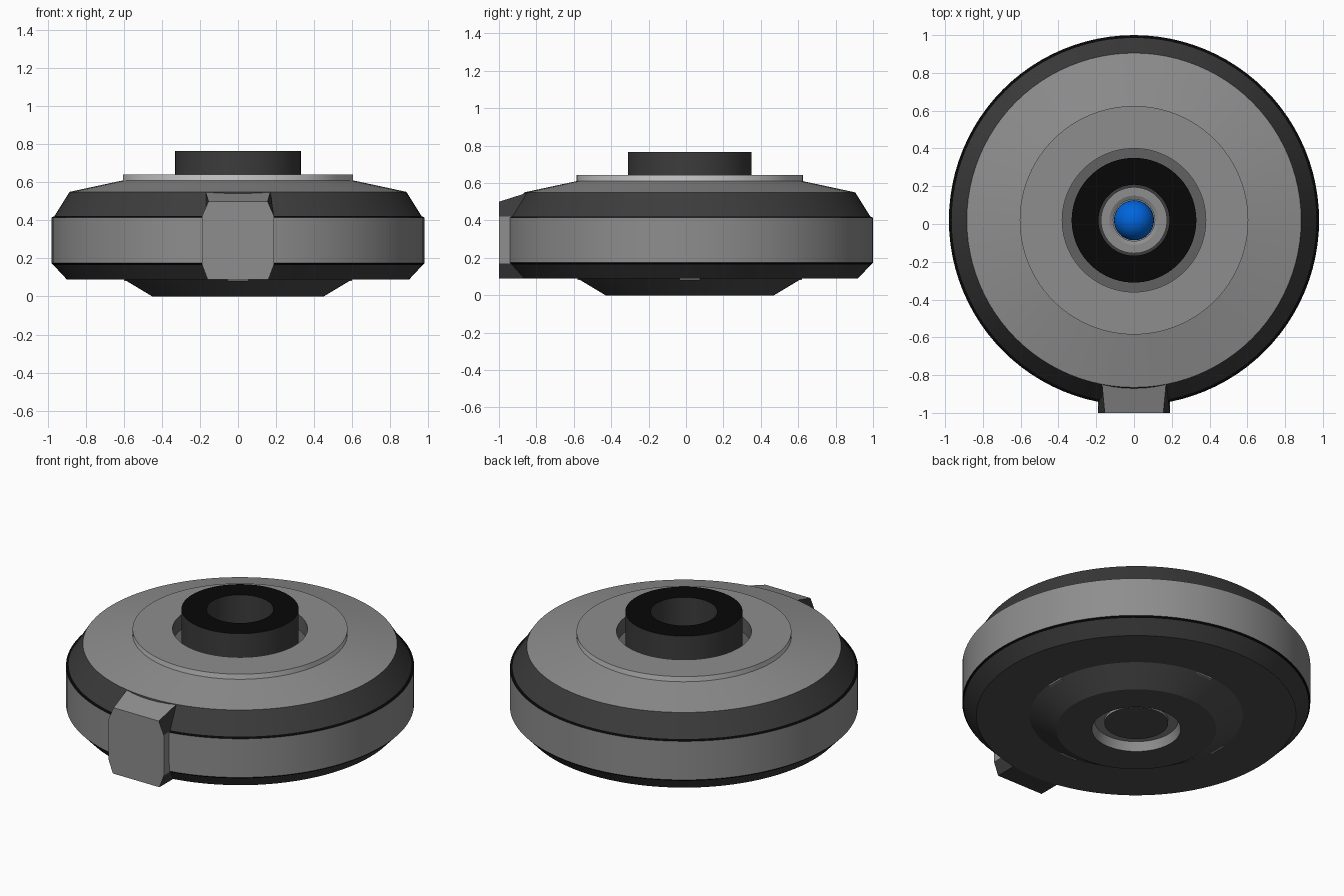
import bpy, bmesh
from math import cos, sin, pi, radians

if "Cube" in bpy.data.objects:
    bpy.data.objects.remove(bpy.data.objects["Cube"])

CY = 0.02      # centre of the round body in y
SEG = 96


def material(name, v, rgb=None):
    m = bpy.data.materials.new(name)
    m.diffuse_color = (*(rgb or (v, v, v)), 1)
    m.use_nodes = True
    m.node_tree.nodes["Principled BSDF"].inputs["Base Color"].default_value = m.diffuse_color
    return m


GREY = material("mid_grey", 0.27)
LIGHT = material("light_grey", 0.75)
DARK = material("dark_shell", 0.045)
UNDER = material("under_dark", 0.075)
GAP = material("gap_grey", 0.12)
BLACK = material("black", 0.002)
BLUE = material("blue", 0, (0.0, 0.13, 0.72))


def finish(name, bm, mats, smooth=True):
    me = bpy.data.meshes.new(name)
    bm.to_mesh(me)
    bm.free()
    ob = bpy.data.objects.new(name, me)
    bpy.context.collection.objects.link(ob)
    for m in mats:
        me.materials.append(m)
    if smooth:
        bpy.ops.object.select_all(action='DESELECT')
        ob.select_set(True)
        bpy.context.view_layer.objects.active = ob
        bpy.ops.object.shade_smooth_by_angle(angle=radians(20))
    return ob


def lathe(name, profile, mat):
    """Revolve (radius, z) points; going up on the outside faces outward."""
    bm = bmesh.new()
    rings = []
    for r, z in profile:
        if r == 0:
            rings.append([bm.verts.new((0, CY, z))] * SEG)
        else:
            rings.append([bm.verts.new((r * cos(2 * pi * i / SEG),
                                        CY + r * sin(2 * pi * i / SEG), z))
                          for i in range(SEG)])
    for a, b in zip(rings, rings[1:]):
        for i in range(SEG):
            j = (i + 1) % SEG
            bm.faces.new(list(dict.fromkeys((a[i], a[j], b[j], b[i]))))
    return finish(name, bm, [mat])


# Underside: recess, sloped foot, flat plate and lower bevel
lathe("recess_floor", [(0, 0.04), (0.18, 0.04)], UNDER)
lathe("recess_wall", [(0.18, 0.04), (0.18, 0.055), (0.235, 0.055), (0.25, 0)], GREY)
lathe("lower_shell", [(0.25, 0), (0.45, 0), (0.60, 0.09), (0.90, 0.09)], UNDER)
lathe("lower_bevel", [(0.90, 0.09), (0.97, 0.165)], DARK)

# Side band with thin black seams
lathe("lower_seam", [(0.97, 0.165), (0.98, 0.175)], BLACK)
lathe("side_band", [(0.98, 0.175), (0.98, 0.415)], GREY)
lathe("upper_seam", [(0.98, 0.415), (0.965, 0.422)], BLACK)
lathe("upper_bevel", [(0.965, 0.422), (0.885, 0.55)], DARK)

# Top cover with raised ring and gap round the tube
lathe("top_cover", [(0.885, 0.55), (0.605, 0.61)], GREY)
lathe("ring_edge", [(0.605, 0.61), (0.605, 0.642)], LIGHT)
lathe("ring_top", [(0.605, 0.642), (0.38, 0.642)], GREY)
lathe("gap_wall", [(0.38, 0.642), (0.38, 0.55), (0.33, 0.55)], GAP)

# Tube, inner cup and blue ball
lathe("tube_wall", [(0.33, 0.55), (0.33, 0.765)], DARK)
lathe("tube_rim", [(0.33, 0.765), (0.188, 0.765)], BLACK)
lathe("tube_bore", [(0.188, 0.765), (0.188, 0.37)], DARK)
lathe("cup_seam", [(0.188, 0.37), (0.175, 0.37)], DARK)
lathe("inner_cup", [(0.175, 0.37), (0.175, 0.38), (0.13, 0.38),
                    (0.11, 0.37), (0.11, 0.3), (0, 0.3)], GREY)
bm = bmesh.new()
bmesh.ops.create_uvsphere(bm, u_segments=32, v_segments=16, radius=0.106)
bmesh.ops.translate(bm, verts=bm.verts, vec=(0, CY, 0.36))
finish("blue_ball", bm, [BLUE])

# Front block: front octagon lofted back into the body, dark chamfers
half_front = [(0.16, 0.09), (0.19, 0.17), (0.19, 0.42), (0.155, 0.50)]
half_back = [(0.16, 0.09), (0.19, 0.17), (0.175, 0.42), (0.17, 0.551)]
bm = bmesh.new()
front, back = [
    [bm.verts.new((x, y, z)) for x, z in half + [(-x, z) for x, z in reversed(half)]]
    for y, half in ((-1.0, half_front), (-0.84, half_back))]
bm.faces.new(front)
bm.faces.new(back[::-1])
for i in range(8):
    j = (i + 1) % 8
    f = bm.faces.new((front[i], back[i], back[j], front[j]))
    f.material_index = 0 if i in (1, 3, 5) else 1
bmesh.ops.recalc_face_normals(bm, faces=bm.faces)
finish("front_block", bm, [GREY, DARK], smooth=False)

# Four small tabs where the foot meets the plate
for k in range(4):
    a = k * pi / 2
    bm = bmesh.new()
    bmesh.ops.create_cube(bm, size=1)
    for v in bm.verts:
        x, y = 0.585 + v.co.x * 0.03, v.co.y * 0.11
        v.co = (x * cos(a) - y * sin(a), CY + x * sin(a) + y * cos(a),
                0.087 + v.co.z * 0.012)
    finish(f"foot_tab_{k + 1}", bm, [GREY], smooth=False)
